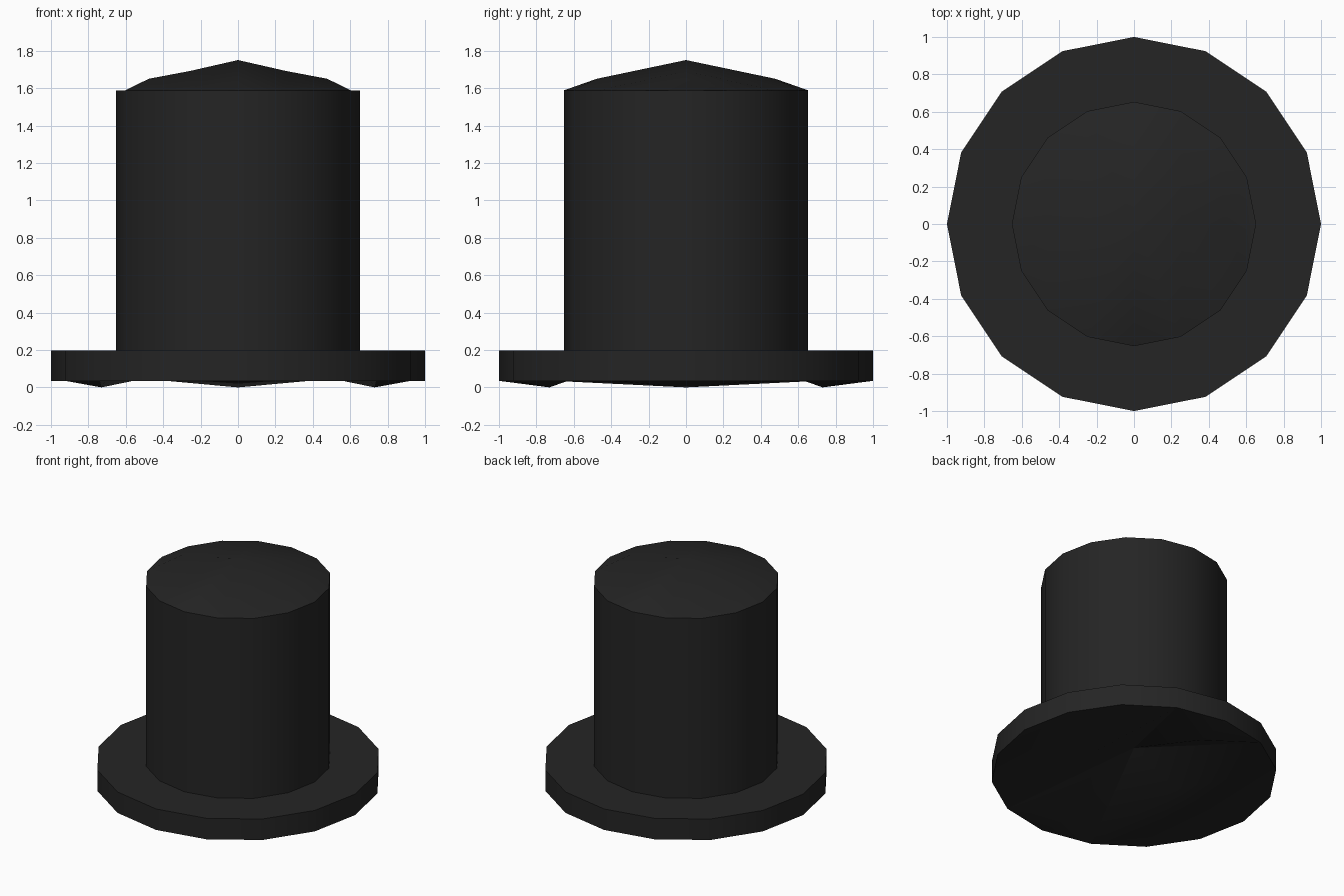
import bpy, bmesh, math

if "Cube" in bpy.data.objects:
    bpy.data.objects.remove(bpy.data.objects["Cube"])

SIDES = 16
felt = bpy.data.materials.new("black_felt")
felt.diffuse_color = (0.018, 0.018, 0.018, 1)
felt.use_nodes = True
felt.node_tree.nodes["Principled BSDF"].inputs["Base Color"].default_value = felt.diffuse_color


def ring(bm, radius, z):
    return [bm.verts.new((radius * math.cos(i * math.tau / SIDES),
                          radius * math.sin(i * math.tau / SIDES), z))
            for i in range(SIDES)]


def bridge(bm, a, b):
    for i in range(SIDES):
        j = (i + 1) % SIDES
        bm.faces.new((a[i], a[j], b[j], b[i]))


def dented_cap(bm, rim, radius, centre_z, mid_z, side_z):
    """Fills a ring with broad facets around a raised centre point."""
    centre = bm.verts.new((0, 0, centre_z))
    for s in (0, 8):                      # right half, then left half
        sign = 1 if s == 0 else -1
        outer = bm.verts.new((sign * radius * 0.73, 0, side_z))
        mid = bm.verts.new((sign * radius * 0.39, 0, mid_z))
        bm.faces.new((rim[s], rim[s + 1], rim[s - 1]))
        bm.faces.new((outer, rim[s - 1], rim[s + 1]))
        for d in (1, -1):
            r = [rim[(s + d * k) % SIDES] for k in range(4)]
            bm.faces.new((outer, r[1], r[2]))
            bm.faces.new((outer, r[2], mid))
            bm.faces.new((mid, r[2], r[3]))
            bm.faces.new((mid, r[3], centre))
    for s in (4, 12):                     # back, then front
        sign = 1 if s == 4 else -1
        point = bm.verts.new((0, sign * radius * 0.73, side_z))
        for d in (1, -1):
            bm.faces.new((point, rim[s], rim[s + d]))
            bm.faces.new((point, rim[s + d], centre))


def finish(bm, name, top_open=False):
    bmesh.ops.recalc_face_normals(bm, faces=bm.faces)
    mesh = bpy.data.meshes.new(name)
    bm.to_mesh(mesh)
    bm.free()
    mesh.materials.append(felt)
    obj = bpy.data.objects.new(name, mesh)
    bpy.context.collection.objects.link(obj)
    bpy.ops.object.select_all(action='DESELECT')
    obj.select_set(True)
    bpy.context.view_layer.objects.active = obj
    bpy.ops.object.shade_smooth_by_angle(angle=math.radians(35))


# Brim and crown share one shell: underside, brim edge, brim top, wall, lid
bm = bmesh.new()
brim_low = ring(bm, 1.0, 0.035)
brim_high = ring(bm, 1.0, 0.197)
crown_low = ring(bm, 0.653, 0.197)
crown_high = ring(bm, 0.653, 1.588)
levels = [brim_low, brim_high, crown_low, crown_high]
for a, b in zip(levels, levels[1:]):
    bridge(bm, a, b)
dented_cap(bm, brim_low, 1.0, 0.26, 0.07, 0.0)
dented_cap(bm, crown_high, 0.653, 1.75, 1.692, 1.65)
finish(bm, "top_hat")
